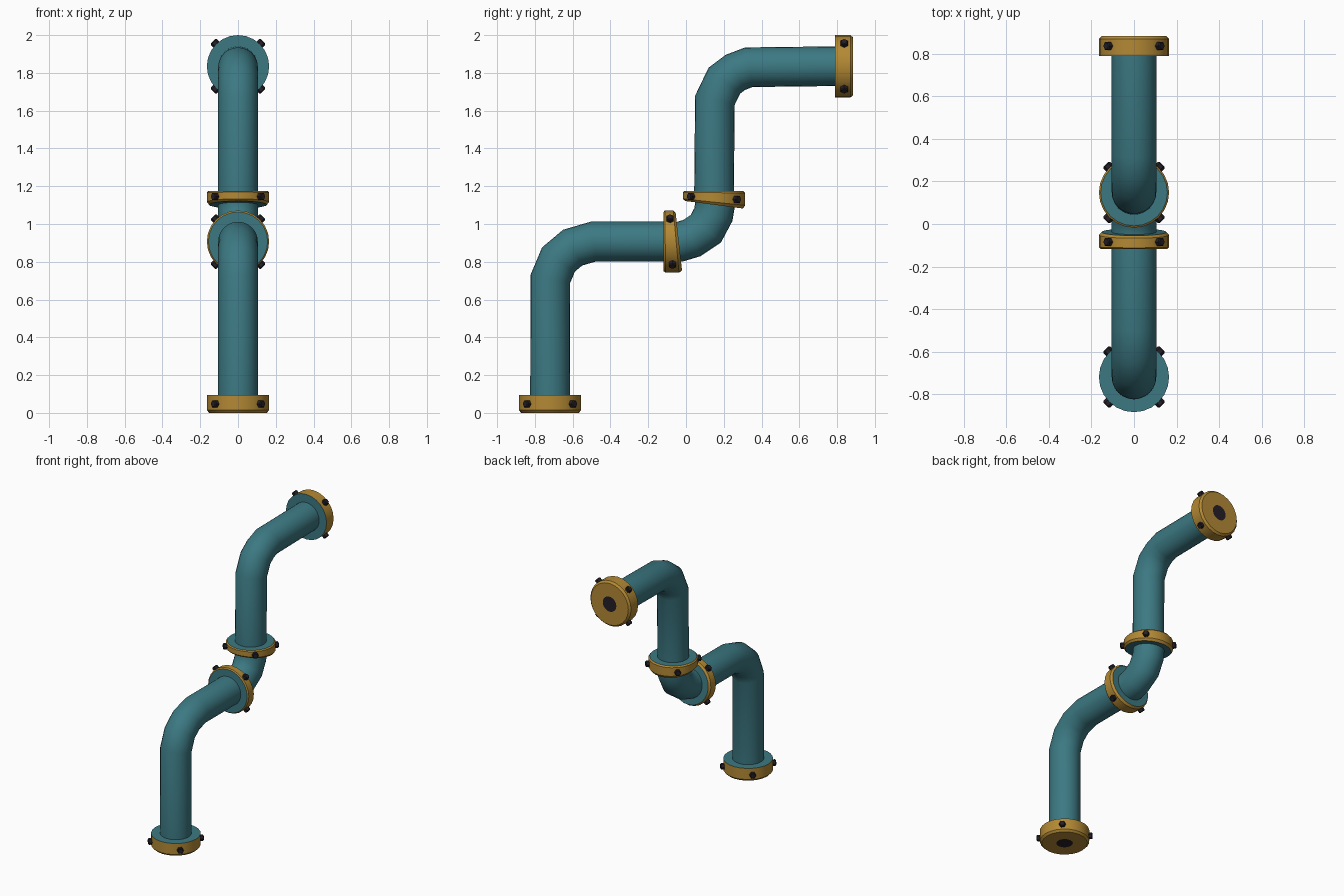
import bpy, bmesh, math
from mathutils import Vector

if "Cube" in bpy.data.objects:
    bpy.data.objects.remove(bpy.data.objects["Cube"])


def material(name, color):
    m = bpy.data.materials.new(name)
    m.diffuse_color = (*color, 1)
    m.use_nodes = True
    m.node_tree.nodes["Principled BSDF"].inputs["Base Color"].default_value = m.diffuse_color
    return m


TEAL = material("teal paint", (0.045, 0.19, 0.225))
GOLD = material("brass", (0.45, 0.25, 0.035))
DARK = material("dark iron", (0.018, 0.014, 0.02))
X, Y, Z = Vector((1, 0, 0)), Vector((0, 1, 0)), Vector((0, 0, 1))


def finish(name, bm, mats, smooth=True):
    bmesh.ops.recalc_face_normals(bm, faces=bm.faces)
    me = bpy.data.meshes.new(name)
    bm.to_mesh(me)
    bm.free()
    for m in mats:
        me.materials.append(m)
    ob = bpy.data.objects.new(name, me)
    bpy.context.collection.objects.link(ob)
    if smooth:
        bpy.context.view_layer.objects.active = ob
        ob.select_set(True)
        bpy.ops.object.shade_smooth_by_angle(angle=math.radians(35))
        ob.select_set(False)
    return ob


def bridge(bm, a, b, mat=0):
    n = len(a)
    for i in range(n):
        bm.faces.new((a[i], a[(i + 1) % n], b[(i + 1) % n], b[i])).material_index = mat


def pipe(name, path, radius=0.105, sides=24):
    """Sweep a mitred round section along a path of (y, z) points."""
    pts = [Vector((0, y, z)) for y, z in path]
    bm = bmesh.new()
    rings = []
    for i, p in enumerate(pts):
        d0 = (p - pts[max(i - 1, 0)]).normalized()
        d1 = (pts[min(i + 1, len(pts) - 1)] - p).normalized()
        t = (d0 + d1).normalized()
        side = X.cross(t)
        k = radius / max(t.dot(d0), t.dot(d1))
        rings.append([bm.verts.new(p + X * radius * math.cos(a) + side * k * math.sin(a))
                      for a in (math.tau * j / sides for j in range(sides))])
    for a, b in zip(rings, rings[1:]):
        bridge(bm, a, b)
    bm.faces.new(rings[0])
    bm.faces.new(rings[-1])
    return finish(name, bm, [TEAL])


def flange(name, c, w, u, height, profile, mats, slope=0.0, sides=24):
    """Lathe a collar about axis w; slope tilts its lower face along u.
    profile holds (radius, height, material index of the band that follows)."""
    c = Vector(c)

    def point(r, h, a):
        tilt = slope * r * math.cos(a) * (1 - h / height)
        return c + u * r * math.cos(a) + X * r * math.sin(a) + w * (h + tilt)

    bm = bmesh.new()
    rings = [[bm.verts.new(point(r, h, math.tau * j / sides)) for j in range(sides)]
             for r, h, _ in profile]
    for (a, b), (_, _, mat) in zip(zip(rings, rings[1:]), profile):
        bridge(bm, a, b, mat)
    bm.faces.new(rings[0]).material_index = 2 if len(mats) > 2 else 0
    bm.faces.new(rings[-1]).material_index = 0
    finish(name, bm, mats)

    # four radial hex bolts
    bm = bmesh.new()
    for q in range(4):
        a = math.pi / 4 + q * math.pi / 2
        out = u * math.cos(a) + X * math.sin(a)
        tan = w.cross(out)
        base = point(0, height / 2, a) + w * slope * 0.165 * math.cos(a) / 2
        hexes = [[bm.verts.new(base + out * r + (tan * math.cos(b) + w * math.sin(b)) * s)
                  for b in (math.tau * j / 6 for j in range(6))]
                 for r, s in ((0.15, 0.022), (0.182, 0.022), (0.187, 0.017))]
        for p, n in zip(hexes, hexes[1:]):
            bridge(bm, p, n)
        bm.faces.new(hexes[0])
        bm.faces.new(hexes[-1])
    finish(name + "_bolts", bm, [DARK], smooth=False)


# Pipe sections
pipe("lower_pipe", [(-0.72, 0.05), (-0.718, 0.71), (-0.675, 0.812),
                    (-0.60, 0.875), (-0.49, 0.907), (-0.08, 0.907)])
pipe("elbow_pipe", [(-0.09, 0.905), (-0.03, 0.907), (0.03, 0.925), (0.105, 0.975),
                    (0.145, 1.05), (0.155, 1.11), (0.15, 1.15)])
pipe("upper_pipe", [(0.148, 1.13), (0.153, 1.655), (0.203, 1.759),
                    (0.262, 1.803), (0.333, 1.83), (0.84, 1.836)])

# End flanges: dark bore, brass cap and rim, teal inner face
END = [(0.055, 0, 1), (0.152, 0, 1), (0.165, 0.014, 1), (0.165, 0.095, 0)]
flange("base_flange", (0, -0.72, 0), Z, Y, 0.095, END, [TEAL, GOLD, DARK])
flange("top_flange", (0, 0.885, 1.835), -Y, Z, 0.095, END, [TEAL, GOLD, DARK])


# Wedge-shaped joint collars either side of the elbow
def joint(h):
    return [(0.153, 0, 1), (0.165, 0.014, 1), (0.165, h - 0.008, 1), (0.157, h, 0)]


flange("lower_joint", (0, -0.038, 0.907), -Y, Z, 0.08, joint(0.08), [TEAL, GOLD], 0.11)
flange("upper_joint", (0, 0.148, 1.102), Z, Y, 0.072, joint(0.072), [TEAL, GOLD], -0.13)
